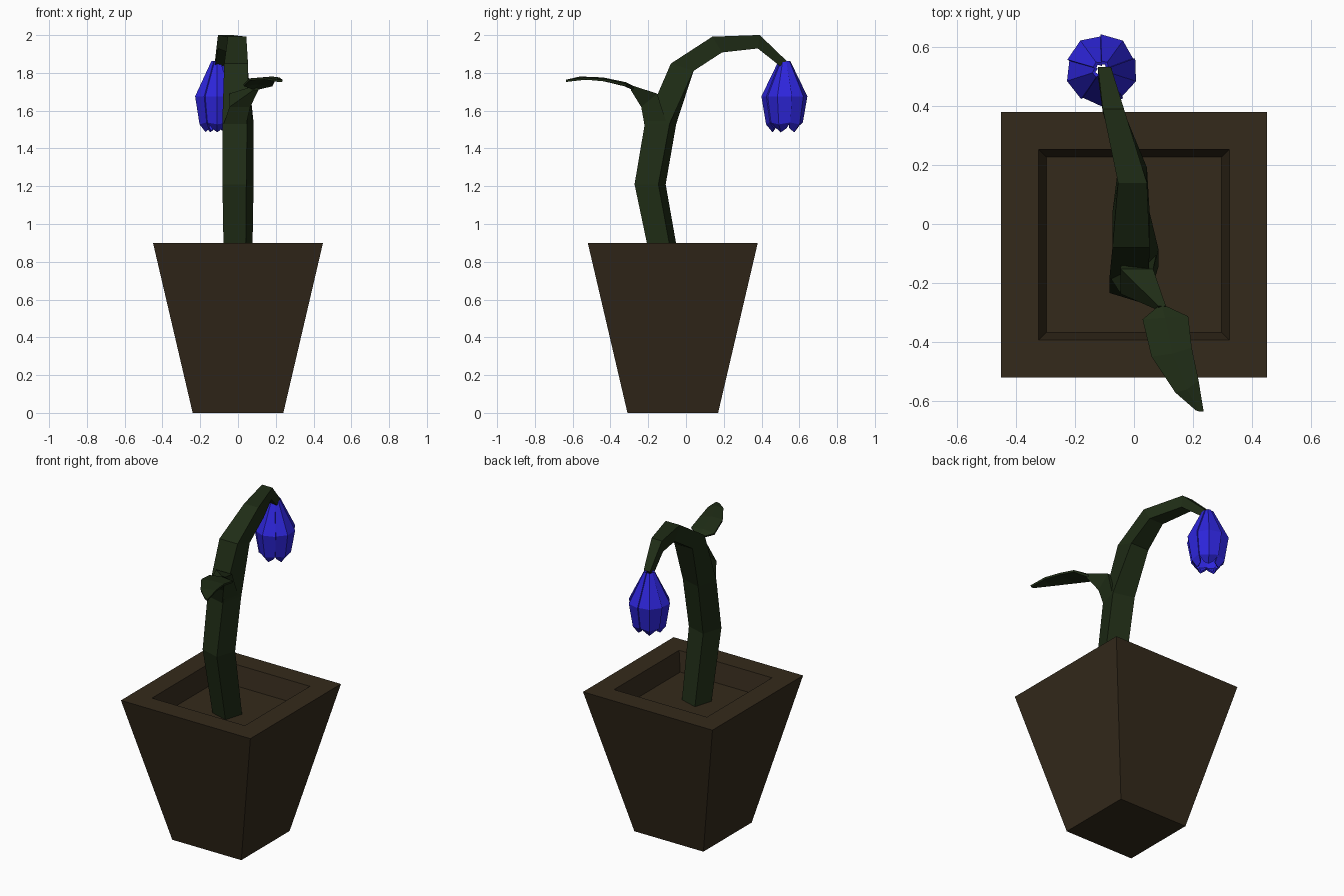
import bpy
from math import sin, cos, radians
from mathutils import Vector

if "Cube" in bpy.data.objects:
    bpy.data.objects.remove(bpy.data.objects["Cube"])


def material(name, rgb):
    m = bpy.data.materials.new(name)
    m.diffuse_color = (*rgb, 1)
    m.use_nodes = True
    m.node_tree.nodes["Principled BSDF"].inputs["Base Color"].default_value = m.diffuse_color
    return m


BROWN = material("clay", (0.034, 0.023, 0.011))
GREEN = material("green", (0.014, 0.026, 0.008))
BLUE = material("blue", (0.027, 0.019, 0.72))


def make(name, verts, faces, mat, thickness=0):
    me = bpy.data.meshes.new(name)
    me.from_pydata([tuple(v) for v in verts], [], faces)
    me.materials.append(mat)
    ob = bpy.data.objects.new(name, me)
    bpy.context.collection.objects.link(ob)
    if thickness:
        s = ob.modifiers.new("thickness", 'SOLIDIFY')
        s.thickness = thickness
        s.offset = 0
    return ob


def loft(name, rings, mat):
    """Skin a list of 4-point rings into a closed tube."""
    verts = [p for r in rings for p in r]
    faces = [(4*i + j, 4*i + (j+1) % 4, 4*i + 4 + (j+1) % 4, 4*i + 4 + j)
             for i in range(len(rings) - 1) for j in range(4)]
    n = len(verts)
    faces += [(3, 2, 1, 0), (n-4, n-3, n-2, n-1)]
    return make(name, verts, faces, mat)


def grid_faces(rows, cols):
    return [(r*cols + c, r*cols + c + 1, (r+1)*cols + c + 1, (r+1)*cols + c)
            for r in range(rows - 1) for c in range(cols - 1)]


def ring(x, y, z, half, pitch, twist):
    """Square section tilted by pitch in the yz plane and twisted about the path."""
    a, r = radians(pitch), half * 1.414
    pts = []
    for k in range(4):
        t = radians(45 + twist + 90*k)
        u, v = r*cos(t), r*sin(t)
        pts.append(Vector((x + u, y + v*cos(a), z - v*sin(a))))
    return pts


# Pot: tapered square with a shallow recess
pot = [ring(0, -0.07, z, h, 0, 0) for h, z in
       [(0.24, 0), (0.45, 0.9), (0.323, 0.9), (0.297, 0.78)]]
loft("pot", pot, BROWN)

# Stem: bent, tapering square tube
stem = [(0, -0.105, 0.77, 0.060, 0, -17),
        (0, -0.190, 1.21, 0.066, 0, -17),
        (0, -0.135, 1.53, 0.068, 0, -15),
        (-0.01, -0.02, 1.83, 0.063, 18, 0),
        (-0.005, 0.165, 1.95, 0.049, 58, 0),
        (-0.07, 0.385, 1.965, 0.036, 98, 0),
        (-0.10, 0.515, 1.85, 0.022, 140, 0)]
loft("stem", [ring(*s) for s in stem], GREEN)

# Leaf stalk: grows out of the stem and narrows quickly
stalk = [(0, -0.145, 1.53, 0.062, 0, -15),
         (0.01, -0.195, 1.655, 0.055, -40, 0),
         (0.095, -0.285, 1.72, 0.013, -55, 0)]
loft("leaf_stalk", [ring(*s) for s in stalk], GREEN)

# Leaf: left edge, midrib and right edge of each row
leaf = [(0.085, -0.28, 1.715), (0.095, -0.28, 1.725), (0.105, -0.28, 1.715),
        (0.03, -0.325, 1.735), (0.105, -0.32, 1.745), (0.183, -0.315, 1.735),
        (0.06, -0.45, 1.765), (0.13, -0.44, 1.77), (0.195, -0.42, 1.76),
        (0.14, -0.57, 1.77), (0.18, -0.56, 1.775), (0.218, -0.53, 1.77),
        (0.21, -0.63, 1.758), (0.222, -0.635, 1.758), (0.235, -0.635, 1.758)]
make("leaf", leaf, grid_faces(5, 3), GREEN, 0.012)

# Flower: five overlapping petals forming a drooping bell
CX, CY, PETALS = -0.11, 0.522, 5
rows = [(0.022, 1.86, 0), (0.112, 1.675, 0), (0.088, 1.54, -0.01), (0.055, 1.51, -0.02)]
for i in range(PETALS):
    verts = []
    for k, (r, z, tip) in enumerate(rows):
        spread = (38, 38, 37, 26)[k]
        for c in (-1, 0, 1):
            t = radians(198 + 360/PETALS*i + c*spread)
            rr = r + (0.005 if c == 0 else 0.003*c)
            verts.append((CX + rr*cos(t), CY + rr*sin(t), z + (tip if c == 0 else 0)))
    make(f"petal_{i + 1}", verts, grid_faces(4, 3), BLUE, 0.012)
